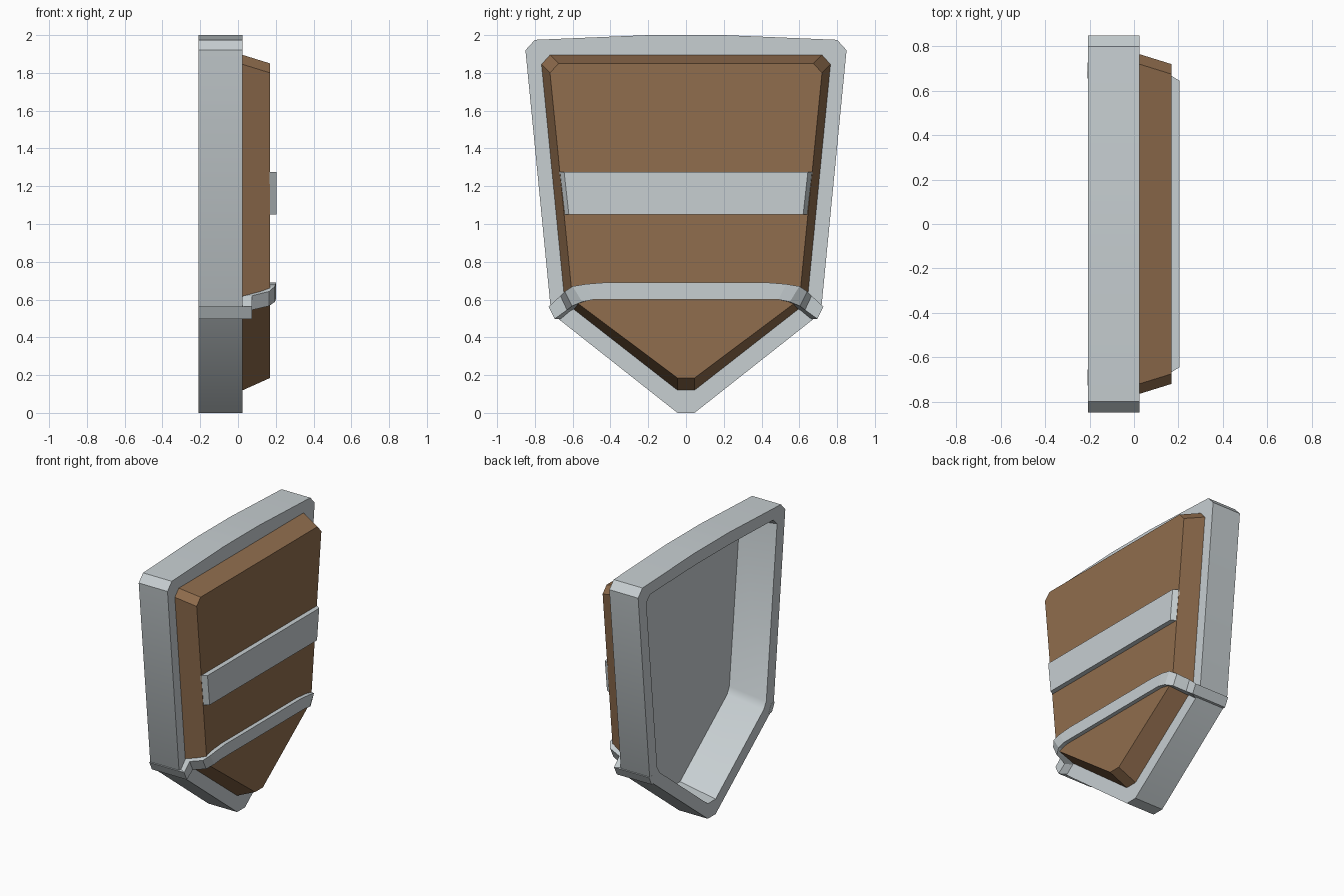
import bpy

if "Cube" in bpy.data.objects:
    bpy.data.objects.remove(bpy.data.objects["Cube"])

def material(name, rgb):
    m = bpy.data.materials.new(name)
    m.diffuse_color = (*rgb, 1)
    m.use_nodes = True
    m.node_tree.nodes["Principled BSDF"].inputs["Base Color"].default_value = m.diffuse_color
    return m

STEEL = material("pale steel", (0.57, 0.62, 0.64))
WOOD = material("brown wood", (0.28, 0.153, 0.075))

def make(name, verts, faces, mat, smooth=False):
    me = bpy.data.meshes.new(name)
    me.from_pydata(verts, [], faces)
    me.materials.append(mat)
    ob = bpy.data.objects.new(name, me)
    bpy.context.collection.objects.link(ob)
    if smooth:
        bpy.context.view_layer.objects.active = ob
        ob.select_set(True)
        bpy.ops.object.shade_smooth_by_angle(angle=0.5)
        ob.select_set(False)
    return ob

def ring(x, half):
    """Mirror a half outline (bottom to top) into a full loop at depth x."""
    return [(x, y, z) for y, z in half] + [(x, -y, z) for y, z in reversed(half)]

def loft(name, loops, mat, cap_start=False, cap_end=False, smooth=False):
    n = len(loops[0])
    verts = [v for l in loops for v in l]
    faces = [(k*n + i, k*n + (i+1) % n, (k+1)*n + (i+1) % n, (k+1)*n + i)
             for k in range(len(loops) - 1) for i in range(n)]
    if cap_start:
        faces.append(tuple(reversed(range(n))))
    if cap_end:
        faces.append(tuple(range(len(verts) - n, len(verts))))
    return make(name, verts, faces, mat, smooth)

# Half outlines (y, z), bottom to top
OUTER = [(.045, 0), (.685, .505), (.717, .56), (.85, 1.92), (.80, 1.975), (.2, 2.0)]
PANEL_BASE = [(.045, .12), (.615, .565), (.645, .62), (.765, 1.845), (.72, 1.895), (.2, 1.895)]
PANEL_FRONT = [(.045, .185), (.58, .585), (.605, .645), (.72, 1.80), (.675, 1.85), (.2, 1.85)]
OPENING = [(.045, .11), (.60, .55), (.63, .60), (.755, 1.85), (.71, 1.895), (.2, 1.91)]
FLOOR = [(.045, .16), (.59, .59), (.615, .64), (.735, 1.82), (.69, 1.865), (.2, 1.865)]

# Metal frame with a hollow back
loft("shield_frame",
     [ring(.08, FLOOR), ring(-.208, OPENING), ring(-.208, OUTER),
      ring(.025, OUTER), ring(.025, PANEL_BASE)], STEEL, cap_start=True, smooth=True)

# Raised wooden front with bevelled border
loft("wood_panel", [ring(.025, PANEL_BASE), ring(.17, PANEL_FRONT)], WOOD, cap_end=True)

# Straight middle strap
loft("middle_strap", [ring(.165, [(.645, 1.05), (.67, 1.275)]),
                      ring(.205, [(.62, 1.05), (.645, 1.275)])], STEEL, True, True)

# Lower strap: bends over panel edge, across the rim and back along the side
# station: depth x, upper (y, z), lower (y, z), inward offset (dx, dy)
STATIONS = [
    (.20, (.43, .69), (.40, .60), (-.05, 0)),
    (.20, (.53, .682), (.49, .60), (-.05, 0)),
    (.195, (.60, .67), (.55, .588), (-.05, -.01)),
    (.165, (.642, .643), (.603, .566), (-.06, -.03)),
    (.075, (.665, .62), (.63, .545), (-.06, -.03)),
    (.073, (.727, .562), (.695, .498), (-.06, -.04)),
    (-.209, (.727, .562), (.695, .498), (0, -.04)),
]

def section(st, s):
    x, (uy, uz), (ly, lz), (dx, dy) = st
    return [(x, s*uy, uz), (x, s*ly, lz), (x+dx, s*(ly+dy), lz), (x+dx, s*(uy+dy), uz)]

loft("lower_strap",
     [section(st, -1) for st in reversed(STATIONS)] + [section(st, 1) for st in STATIONS],
     STEEL, True, True)

# Make the strap normals face outward
import bmesh
for nm in ("lower_strap", "middle_strap"):
    me = bpy.data.objects[nm].data
    bm = bmesh.new()
    bm.from_mesh(me)
    bmesh.ops.recalc_face_normals(bm, faces=bm.faces)
    bm.to_mesh(me)
    bm.free()
